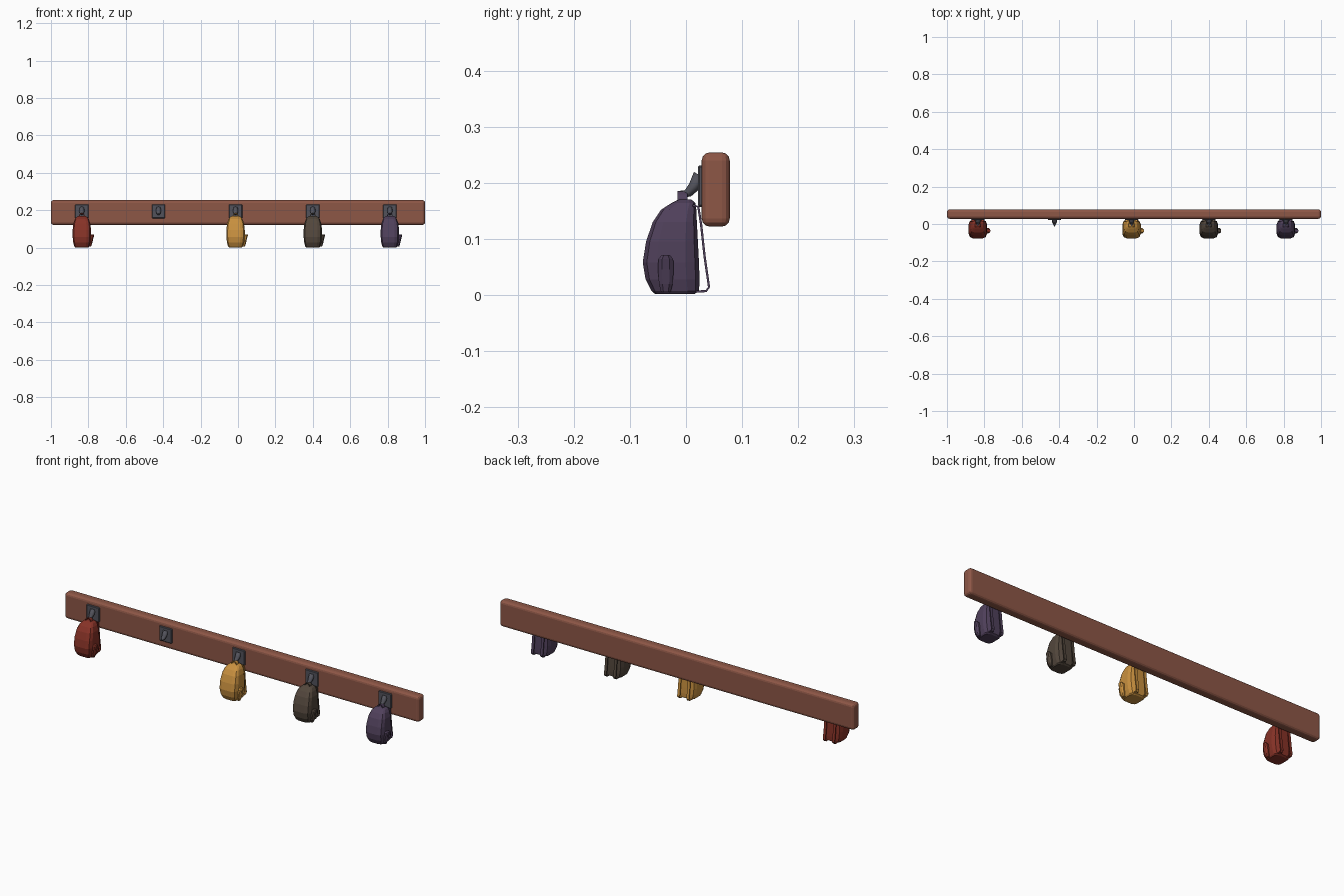
import bpy, bmesh, math
from mathutils import Vector

if "Cube" in bpy.data.objects:
    bpy.data.objects.remove(bpy.data.objects["Cube"])


def material(name, rgb):
    m = bpy.data.materials.new(name)
    m.diffuse_color = (*rgb, 1)
    m.use_nodes = True
    m.node_tree.nodes["Principled BSDF"].inputs["Base Color"].default_value = m.diffuse_color
    return m


def finish(bm, name, mat, smooth=False):
    bmesh.ops.recalc_face_normals(bm, faces=bm.faces)
    me = bpy.data.meshes.new(name)
    bm.to_mesh(me)
    bm.free()
    ob = bpy.data.objects.new(name, me)
    bpy.context.collection.objects.link(ob)
    me.materials.append(mat)
    if smooth:
        for p in me.polygons:
            p.use_smooth = True
    return ob


def box(name, lo, hi, bevel, segs, mat):
    bm = bmesh.new()
    bmesh.ops.create_cube(bm, size=1)
    for v in bm.verts:
        v.co = Vector([(a + b) / 2 + c * (b - a) for a, b, c in zip(lo, hi, v.co)])
    bmesh.ops.bevel(bm, geom=bm.edges[:], offset=bevel, segments=segs,
                    profile=0.5, affect='EDGES')
    return finish(bm, name, mat)


def loft(name, rings, mat, smooth=False):
    bm = bmesh.new()
    rows = [[bm.verts.new(p) for p in r] for r in rings]
    n = len(rows[0])
    for a, b in zip(rows, rows[1:]):
        for i in range(n):
            j = (i + 1) % n
            bm.faces.new((a[i], a[j], b[j], b[i]))
    bm.faces.new(rows[0])
    bm.faces.new(rows[-1])
    return finish(bm, name, mat, smooth)


def oval(cx, cy, z, rx, ry, n=12, power=0.5):
    """Rounded-rectangle ring at height z."""
    pts = []
    for i in range(n):
        a = 2 * math.pi * (i + 0.5) / n
        c, s = math.cos(a), math.sin(a)
        pts.append((cx + rx * math.copysign(abs(c) ** power, c),
                    cy + ry * math.copysign(abs(s) ** power, s), z))
    return pts


def ribbon(name, x, path, w, t, mat):
    """Flat strip following a (y, z) path."""
    rings = []
    for i, (y, z) in enumerate(path):
        a, b = path[max(i - 1, 0)], path[min(i + 1, len(path) - 1)]
        d = Vector((b[0] - a[0], b[1] - a[1])).normalized() * t / 2
        rings.append([(x - w / 2, y - d.y, z + d.x), (x + w / 2, y - d.y, z + d.x),
                      (x + w / 2, y + d.y, z - d.x), (x - w / 2, y + d.y, z - d.x)])
    return loft(name, rings, mat)


wood = material("wood", (0.27, 0.095, 0.062))
metal = material("metal", (0.085, 0.085, 0.105))

# Wall board
box("board", (-1, 0.028, 0.122), (1, 0.078, 0.254), 0.014, 3, wood)


def hook(x):
    # Backing plate and tapering curved peg
    box("hook_plate", (x - 0.036, 0.021, 0.157), (x + 0.036, 0.032, 0.231), 0.003, 1, metal)
    path = [(0.026, 0.212, 0.013, 0.014), (0.014, 0.193, 0.014, 0.010),
            (0.004, 0.182, 0.010, 0.008), (-0.004, 0.180, 0.006, 0.006),
            (-0.011, 0.184, 0.003, 0.003)]
    rings = []
    for i, (y, z, rx, rn) in enumerate(path):
        a, b = path[max(i - 1, 0)], path[min(i + 1, len(path) - 1)]
        d = Vector((b[0] - a[0], b[1] - a[1])).normalized()
        rings.append([(x + rx * math.cos(k * math.pi / 4),
                       y - d.y * rn * math.sin(k * math.pi / 4),
                       z + d.x * rn * math.sin(k * math.pi / 4)) for k in range(8)])
    loft("hook_peg", rings, metal, True)


def bag(x, mat):
    # Body: height, half width, front y, back y
    sections = [(0.002, 0.036, -0.056, 0.016), (0.007, 0.041, -0.062, 0.024),
                (0.028, 0.047, -0.073, 0.025), (0.058, 0.050, -0.078, 0.024),
                (0.095, 0.050, -0.072, 0.022), (0.130, 0.046, -0.060, 0.020),
                (0.152, 0.038, -0.045, 0.019), (0.164, 0.029, -0.026, 0.017),
                (0.170, 0.018, -0.014, 0.010)]
    loft("bag_body", [oval(x, (f + b) / 2, z, w, (b - f) / 2)
                      for z, w, f, b in sections], mat)
    # Side pocket, flaring outward at the top
    loft("side_pocket", [oval(x + c, -0.036, z, rx, ry, 8, 0.8) for z, c, rx, ry in
                         [(0.005, 0.042, 0.008, 0.009), (0.02, 0.046, 0.009, 0.013),
                          (0.045, 0.050, 0.011, 0.015), (0.064, 0.054, 0.012, 0.014),
                          (0.071, 0.058, 0.009, 0.008)]], mat)
    # Shoulder straps hanging off the back
    for s in (-1, 1):
        ribbon("shoulder_strap", x + s * 0.026,
               [(0.012, 0.160), (0.022, 0.157), (0.027, 0.125), (0.033, 0.070),
                (0.041, 0.014), (0.036, 0.007), (0.018, 0.006)], 0.014, 0.004, mat)
    # Carry loop over the peg
    rings = []
    for i in range(9):
        a = math.pi * i / 8
        c, s = math.cos(a), math.sin(a)
        rings.append([(x + c * r, -0.006 + y, 0.166 + s * (r + 0.003))
                      for r, y in ((0.012, -0.009), (0.016, -0.009),
                                   (0.016, 0.009), (0.012, 0.009))])
    loft("carry_loop", rings, mat)


# Five hooks, one left empty
positions = [-0.835, -0.425, -0.013, 0.400, 0.812]
colours = [(0.24, 0.032, 0.02), None, (0.58, 0.28, 0.05),
           (0.085, 0.062, 0.045), (0.08, 0.052, 0.105)]
for i, (px, col) in enumerate(zip(positions, colours)):
    hook(px)
    if col:
        bag(px, material("fabric_%d" % i, col))
